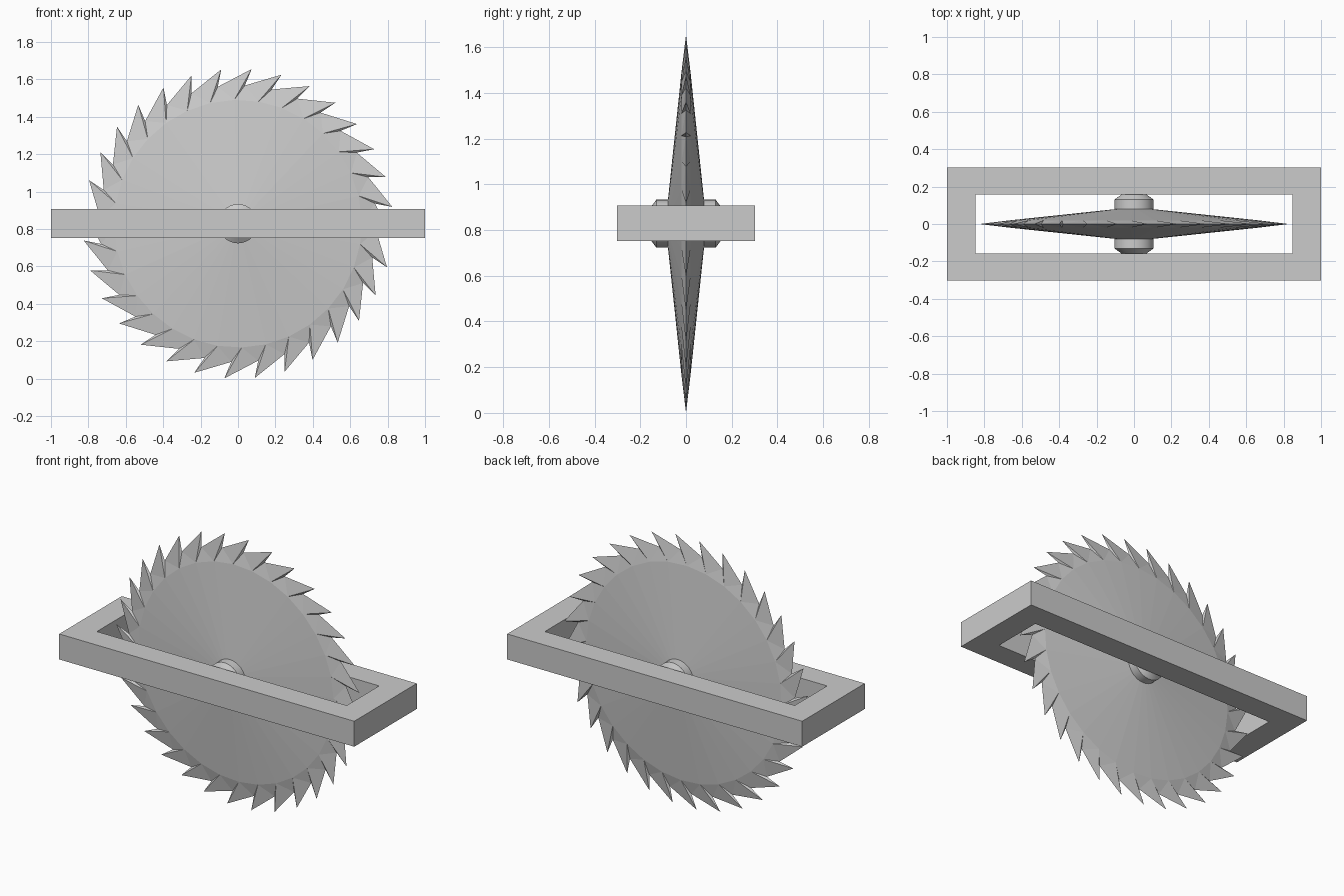
import bpy, bmesh, math
from mathutils import Vector

cube = bpy.data.objects.get("Cube")
if cube:
    bpy.data.objects.remove(cube, do_unlink=True)

CENTRE_Z = 0.828
TEETH = 32
STEP = math.tau / TEETH

steel = bpy.data.materials.new("grey_steel")
steel.use_nodes = True
grey = (0.6, 0.6, 0.6, 1)
steel.diffuse_color = grey
steel.node_tree.nodes["Principled BSDF"].inputs["Base Color"].default_value = grey


def finish(bm, name):
    bmesh.ops.recalc_face_normals(bm, faces=bm.faces)
    mesh = bpy.data.meshes.new(name)
    bm.to_mesh(mesh)
    bm.free()
    mesh.materials.append(steel)
    obj = bpy.data.objects.new(name, mesh)
    bpy.context.collection.objects.link(obj)
    return obj


def polar(radius, degrees, y):
    a = math.radians(degrees)
    return Vector((radius * math.cos(a), y, CENTRE_Z + radius * math.sin(a)))


# Blade: a shallow double cone whose rim is pulled into raked, thin-edged teeth
bm = bmesh.new()
tips, gullets = [], []
for k in range(TEETH):
    a = 6.2 + math.degrees(STEP) * k
    tips.append(bm.verts.new(polar(0.83, a, 0)))
    gullets.append(bm.verts.new(polar(0.74, a + 2.2, 0)))
for side in (-1, 1):
    centre = bm.verts.new((0, side * 0.09, CENTRE_Z))
    rim = [bm.verts.new(polar(0.662, 13 + math.degrees(STEP) * k, side * 0.02))
           for k in range(TEETH)]
    for k in range(TEETH):
        n = (k + 1) % TEETH
        bm.faces.new((centre, rim[k], rim[n]))
        bm.faces.new((rim[k], tips[k], gullets[n]))
        bm.faces.new((rim[k], gullets[n], rim[n]))
        bm.faces.new((rim[k], gullets[k], tips[k]))
finish(bm, "saw_blade")

# Hub: a turned boss with chamfered ends, passing through the blade
bm = bmesh.new()
rings = []
for y, r in ((-0.157, 0.068), (-0.13, 0.105), (0.13, 0.105), (0.157, 0.068)):
    rings.append([bm.verts.new(polar(r, 360 * k / TEETH, y)) for k in range(TEETH)])
for low, high in zip(rings, rings[1:]):
    for k in range(TEETH):
        n = (k + 1) % TEETH
        bm.faces.new((low[k], low[n], high[n], high[k]))
bm.faces.new(rings[0])
bm.faces.new(rings[-1])
hub = finish(bm, "hub")
bpy.context.view_layer.objects.active = hub
hub.select_set(True)
bpy.ops.object.shade_smooth_by_angle(angle=math.radians(30))

# Frame: a rectangular ring around the blade
bm = bmesh.new()
loops = []
for hx, hy, z in ((1, 0.303, 0.752), (1, 0.303, 0.908),
                  (0.847, 0.157, 0.908), (0.847, 0.157, 0.752)):
    loops.append([bm.verts.new((sx * hx, sy * hy, z))
                  for sx, sy in ((-1, -1), (1, -1), (1, 1), (-1, 1))])
for i in range(4):
    a, b = loops[i], loops[(i + 1) % 4]
    for k in range(4):
        n = (k + 1) % 4
        bm.faces.new((a[k], a[n], b[n], b[k]))
finish(bm, "frame")
